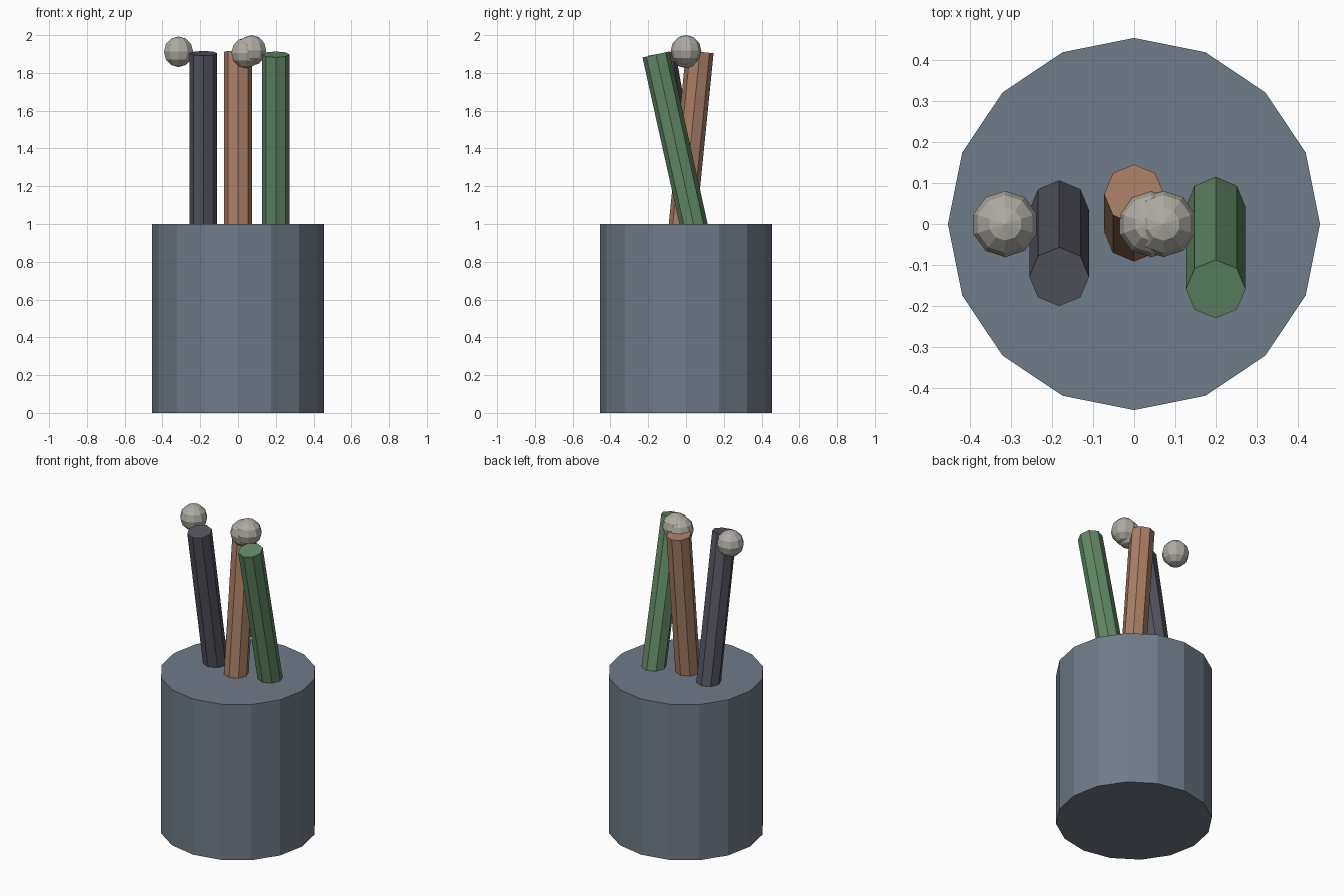
import bpy
from math import radians, pi

if "Cube" in bpy.data.objects:
    bpy.data.objects.remove(bpy.data.objects["Cube"])


def material(name, rgb):
    m = bpy.data.materials.new(name)
    m.diffuse_color = (*rgb, 1)
    m.use_nodes = True
    m.node_tree.nodes["Principled BSDF"].inputs["Base Color"].default_value = m.diffuse_color
    return m


def finish(name, mat):
    ob = bpy.context.object
    ob.name = name
    ob.data.materials.append(mat)
    return ob


slate = material("slate", (0.16, 0.20, 0.25))
dark = material("dark", (0.09, 0.09, 0.12))
copper = material("copper", (0.40, 0.21, 0.13))
green = material("green", (0.12, 0.25, 0.13))
stone = material("stone", (0.43, 0.41, 0.37))

# Sixteen-sided solid holder
bpy.ops.mesh.primitive_cylinder_add(vertices=16, radius=0.455, depth=1.0, location=(0, 0, 0.5))
finish("holder", slate)

# Leaning octagonal sticks: x position, tilt about x
for name, x, tilt, mat in (("left_stick", -0.183, 10.1, dark),
                           ("middle_stick", 0.0, -5.7, copper),
                           ("right_stick", 0.2, 12.5, green)):
    bpy.ops.mesh.primitive_cylinder_add(vertices=8, radius=0.073, depth=1.47,
                                        location=(x, 0, 1.18), rotation=(radians(tilt), 0, 0))
    finish(name, mat)

# Small faceted balls near the stick tops
for name, x, z in (("left_ball", -0.315, 1.912),
                   ("middle_ball", 0.042, 1.906),
                   ("right_ball", 0.072, 1.919)):
    bpy.ops.mesh.primitive_uv_sphere_add(segments=10, ring_count=6, radius=0.081, location=(x, 0, z))
    finish(name, stone)
